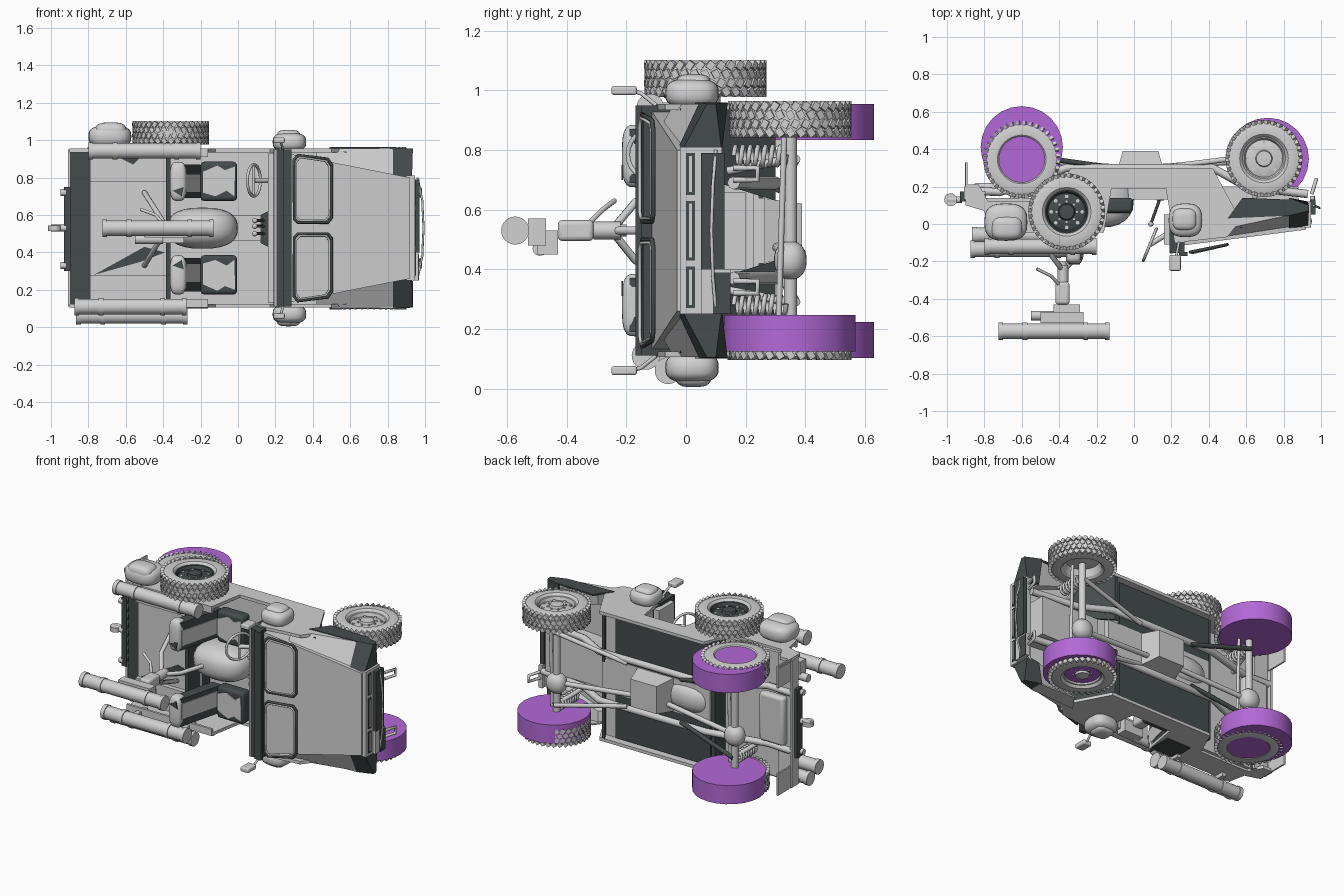
import bpy, bmesh, math
from mathutils import Vector, Matrix

if "Cube" in bpy.data.objects:
    bpy.data.objects.remove(bpy.data.objects["Cube"])

M = 0.53  # middle plane of the vehicle, which lies on its side (up is -y)


def material(name, rgb):
    m = bpy.data.materials.new(name)
    m.diffuse_color = (*rgb, 1)
    m.use_nodes = True
    m.node_tree.nodes["Principled BSDF"].inputs["Base Color"].default_value = m.diffuse_color
    return m


LIGHT = material("light grey", (0.64, 0.64, 0.64))
DARK = material("dark slate", (0.06, 0.072, 0.072))
PURPLE = material("purple", (0.45, 0.14, 0.68))


def finish(name, bm, mat, angle=35):
    bmesh.ops.recalc_face_normals(bm, faces=bm.faces)
    me = bpy.data.meshes.new(name)
    bm.to_mesh(me)
    bm.free()
    me.materials.append(mat)
    for p in me.polygons:
        p.use_smooth = True
    me.set_sharp_from_angle(angle=math.radians(angle))
    ob = bpy.data.objects.new(name, me)
    bpy.context.collection.objects.link(ob)
    return ob


def hexa(name, a, b, mat=LIGHT):
    """Solid between two rings of points."""
    bm = bmesh.new()
    va, vb = [bm.verts.new(p) for p in a], [bm.verts.new(p) for p in b]
    bm.faces.new(va)
    bm.faces.new(vb)
    n = len(a)
    for i in range(n):
        bm.faces.new((va[i], va[(i + 1) % n], vb[(i + 1) % n], vb[i]))
    return finish(name, bm, mat)


def prism(name, pts, z0, z1, mat=LIGHT):
    return hexa(name, [(x, y, z0) for x, y in pts], [(x, y, z1) for x, y in pts], mat)


def plate(name, pts, y, mat=DARK):
    """Thin painted plate lying on a surface at height y, outline in x and z."""
    return hexa(name, [(x, y, z) for x, z in pts], [(x, y - .005, z) for x, z in pts], mat)


def box(name, x0, x1, y0, y1, z0, z1, mat=LIGHT, bevel=0):
    ob = prism(name, [(x0, y0), (x1, y0), (x1, y1), (x0, y1)], z0, z1, mat)
    if bevel:
        mod = ob.modifiers.new("bevel", "BEVEL")
        mod.width, mod.segments = bevel, 3
    return ob


def rod(name, p, q, r, mat=LIGHT, n=12):
    p, q = Vector(p), Vector(q)
    bm = bmesh.new()
    mtx = Matrix.Translation((p + q) / 2) @ (q - p).to_track_quat('Z', 'Y').to_matrix().to_4x4()
    bmesh.ops.create_cone(bm, cap_ends=True, segments=n, radius1=r, radius2=r, depth=(q - p).length, matrix=mtx)
    return finish(name, bm, mat)


def path(name, pts, r, mat=LIGHT, cyclic=False):
    cu = bpy.data.curves.new(name, 'CURVE')
    cu.dimensions, cu.bevel_depth, cu.bevel_resolution, cu.use_fill_caps = '3D', r, 2, True
    s = cu.splines.new('POLY')
    s.points.add(len(pts) - 1)
    for k, p in zip(s.points, pts):
        k.co = (*p, 1)
    s.use_cyclic_u = cyclic
    cu.materials.append(mat)
    bpy.context.collection.objects.link(bpy.data.objects.new(name, cu))


def blob(name, c, size, mat=LIGHT, power=0.6):
    """Soft rounded bag: a sphere pushed towards a box."""
    bm = bmesh.new()
    bmesh.ops.create_uvsphere(bm, u_segments=24, v_segments=14, radius=1)
    for v in bm.verts:
        v.co = Vector([c[i] + size[i] * math.copysign(abs(t) ** power, t) for i, t in enumerate(v.co)])
    return finish(name, bm, mat, 80)


def lathe(name, c, s, prof, mat, n=40):
    """Revolve (radius, height) about z; s flips the height."""
    bm = bmesh.new()
    vs = [bm.verts.new((c[0] + r, c[1], c[2] + s * h)) for r, h in prof]
    es = [bm.edges.new(e) for e in zip(vs, vs[1:])]
    bmesh.ops.spin(bm, geom=vs + es, cent=c, axis=(0, 0, 1), angle=2 * math.pi, steps=n)
    bmesh.ops.remove_doubles(bm, verts=bm.verts, dist=1e-5)
    return finish(name, bm, mat)


def wheel(name, x, y, z, s, rim=LIGHT):
    c = (x, y, z)
    lathe(name + "_tyre", c, s, [(.115, -.045), (.13, -.058), (.165, -.06), (.192, -.05), (.199, 0),
                                 (.192, .05), (.165, .06), (.13, .058), (.115, .045), (.108, .02)], LIGHT)
    lathe(name + "_rim", c, s, [(.118, .045), (.108, .042), (.1, .02), (.07, .03), (.045, .03), (.04, .045),
                                (.0005, .047)], rim)
    lathe(name + "_rim_back", c, s, [(.116, -.045), (.1, 0), (.0005, -.01)], LIGHT)
    # tread blocks in slanted rows
    bm = bmesh.new()
    for row, (h, tilt) in enumerate([(-.044, .6), (-.015, -.5), (.015, .5), (.044, -.6)]):
        for i in range(36):
            m = (Matrix.Translation(c) @ Matrix.Rotation((i + row % 2 * .5) * math.tau / 36, 4, 'Z')
                 @ Matrix.Translation((.195, 0, h)) @ Matrix.Rotation(tilt, 4, 'X')
                 @ Matrix.Diagonal((.02, .023, .027, 1)))
            bmesh.ops.create_cube(bm, size=1, matrix=m)
    finish(name + "_tread", bm, LIGHT)
    # rim studs and bolts
    for i in range(8):
        a = i * math.tau / 8
        px, py = x + .083 * math.cos(a), y + .083 * math.sin(a)
        rod(name + "_stud", (px, py, z + s * .02), (px, py, z + s * .03), .01, LIGHT, 10)
        px, py = x + .055 * math.cos(a), y + .055 * math.sin(a)
        rod(name + "_bolt", (px, py, z + s * .025), (px, py, z + s * .037), .006, LIGHT, 6)


# wheels and the purple discs overlapping them
for s, side in ((1, "left"), (-1, "right")):
    wheel("front_wheel_" + side, .695, .35, M + s * .373, s)
    wheel("rear_wheel_" + side, -.6, .345, M + s * .373, s)
wheel("spare_wheel", -.36, .065, 1.04, 1, DARK)
for x, y, z in ((-.6, .41, .894), (-.6, .41, .163), (.715, .348, .186)):
    rod("purple_disc", (x, y, z - .061), (x, y, z + .061), .22, PURPLE, 24)

# tub sides, sills, fenders, seats and everything in pairs
SIDE = [(-.9, .21), (-.9, .1), (-.8, .07), (-.78, -.03), (-.16, -.04), (-.12, .19), (.17, .19), (.22, -.1),
        (.5, -.07), (.57, .02), (.42, .3), (-.34, .3), (-.42, .12), (-.78, .12), (-.83, .21)]
for s, side in ((1, "left"), (-1, "right")):
    def Z(d):
        return M + s * d
    paint = DARK if s > 0 else LIGHT
    prism("tub_side_" + side, SIDE, Z(.405), Z(.425))
    box("floor_strip_" + side, -.36, .33, .245, .26, Z(.1), Z(.4), DARK)
    box("tub_rail_" + side, -.78, -.16, -.045, -.03, Z(.38), Z(.425))
    box("wheel_well_" + side, -.79, -.38, .06, .13, Z(.25), Z(.41))
    box("mud_flap_" + side, -.9, -.89, .18, .33, Z(.28), Z(.425))
    # sloping fender with nose
    hexa("fender_" + side, [(.42, -.085, Z(.35)), (.42, -.04, Z(.425)), (.57, .1, Z(.425)), (.57, .1, Z(.35))],
         [(.84, -.025, Z(.26)), (.84, .05, Z(.425)), (.84, .13, Z(.425)), (.84, .1, Z(.26))])
    hexa("fender_side_" + side, [(.5, .03, Z(.42)), (.5, .03, Z(.43)), (.58, .14, Z(.43)), (.58, .14, Z(.42))],
         [(.84, .045, Z(.42)), (.84, .045, Z(.43)), (.84, .13, Z(.43)), (.84, .13, Z(.42))], paint)
    hexa("fender_nose_" + side, [(.83, -.03, Z(.27)), (.83, .045, Z(.43)), (.83, .14, Z(.43)), (.83, .11, Z(.27))],
         [(.93, -.015, Z(.265)), (.935, .07, Z(.425)), (.935, .1, Z(.425)), (.93, .12, Z(.265))], DARK)
    hexa("inner_arch_" + side, [(.38, .3, Z(.1)), (.4, .3, Z(.1)), (.58, -.02, Z(.2)), (.56, -.02, Z(.2))],
         [(.38, .3, Z(.41)), (.4, .3, Z(.41)), (.58, -.02, Z(.41)), (.56, -.02, Z(.41))], DARK)
    # seats with patches
    box("seat_cushion_" + side, -.2, -.005, .06, .14, Z(.145), Z(.355), DARK, .02)
    plate("seat_patch_" + side, [(-.19, Z(.19)), (-.12, Z(.17)), (-.06, Z(.2)), (-.02, Z(.17)), (-.015, Z(.33)),
                                 (-.07, Z(.31)), (-.11, Z(.335)), (-.19, Z(.3))], .06, LIGHT)
    BACK = ((-.27, .12), (-.2, .12), (-.28, -.19), (-.35, -.19))
    hexa("seat_back_" + side, [(x, y, Z(.16)) for x, y in BACK], [(x, y, Z(.34)) for x, y in BACK], DARK)
    STRIP = ((-.205, .12), (-.195, .12), (-.275, -.19), (-.285, -.19))
    hexa("seat_back_patch_" + side, [(x, y, Z(.19)) for x, y in STRIP], [(x, y, Z(.29)) for x, y in STRIP])
    blob("headrest_" + side, (-.32, -.17, Z(.25)), (.045, .045, .105))
    plate("headrest_mark_" + side, [(-.35, Z(.2)), (-.3, Z(.17)), (-.29, Z(.22))], -.211)
    # folded windscreen frame
    loop = [(.3, .05), (.32, .03), (.48, .03), (.5, .055), (.5, .34), (.48, .37), (.32, .39), (.3, .365)]
    path("screen_frame_" + side, [(x, -.15 + (x - .3) * .2, Z(d)) for x, d in loop], .008, DARK, True)
    path("screen_seal_" + side, [(x + .011 * (1 if x < .4 else -1), -.155 + (x - .3) * .2,
                                  Z(d + .011 * (1 if d < .2 else -1))) for x, d in loop], .006, LIGHT, True)
    # mirrors and side bags
    path("mirror_arm_" + side, [(.24, -.1, Z(.42)), (.23, -.15, Z(.46)), (.22, -.2, Z(.475))], .007)
    box("mirror_" + side, .19, .25, -.25, -.165, Z(.455), Z(.485), LIGHT, .008)
    blob("side_bag_" + side, (.275, .02, Z(.46)), (.09, .09, .05), power=.7)
    blob("side_bag_pouch_" + side, (.27, .025, Z(.48)), (.065, .06, .045))
    # chassis rails, springs and suspension links
    path("chassis_rail_" + side, [(-.9, .18, Z(.19)), (-.72, .17, Z(.19)), (-.36, .3, Z(.16)), (.42, .3, Z(.16)),
                                  (.6, .2, Z(.16)), (.93, .16, Z(.16))], .022)
    for x in (.695, -.6):
        path("spring_" + side, [(x + .032 * math.cos(t * .7), .16 + t * .0028, Z(.25) + .032 * math.sin(t * .7))
                                for t in range(64)], .008)
        rod("damper_" + side, (x - .05, .14, Z(.2)), (x, .35, Z(.24)), .014)
        rod("trailing_link_" + side, (x, .37, Z(.24)), (x * .3, .31, Z(.14)), .014, LIGHT if x > 0 else DARK)

# painted patch on the right side
box("side_patch", -.34, -.16, -.03, .12, .1, .106, DARK)

# axles, shafts and gearbox
for x, name in ((.695, "front"), (-.6, "rear")):
    rod(name + "_axle", (x, .35, .18), (x, .35, .88), .022)
    blob(name + "_differential", (x, .35, .43), (.065, .055, .065), power=.9)
    rod(name + "_drive_shaft", (x, .345, .43), (x * .1, .3, .48), .016)
    rod(name + "_track_rod", (x + .06, .31, .2), (x + .06, .33, .86), .01)
hexa("gearbox", [(-.1, .25, .42), (.17, .25, .42), (.17, .25, .64), (-.1, .25, .64)],
     [(-.06, .39, .44), (.13, .39, .44), (.13, .39, .62), (-.06, .39, .62)])
box("floor_centre", -.36, .42, .235, .265, .42, .64)
box("cabin_floor", -.36, .42, .225, .245, .12, .94)
box("engine_block", .45, .88, .02, .2, .4, .66)
box("fuel_tank", -.86, -.68, .16, .22, .37, .69, LIGHT, .02)

# cargo bed, low rear deck and bumper
box("cargo_floor", -.79, -.36, .12, .14, .12, .94)
box("cargo_box", -.79, -.385, .09, .13, .26, .79)
plate("bed_patch_low", [(-.77, .28), (-.5, .43), (-.39, .4), (-.52, .35)], .09)
plate("well_patch_left", [(-.64, .91), (-.52, .91), (-.56, .87)], .06)
box("rear_deck", -.895, -.79, .14, .16, .11, .95, DARK)
box("rear_deck_base", -.89, -.79, .16, .175, .11, .95)
box("tailgate", -.93, -.895, .12, .175, .3, .75, DARK)
box("cabin_bulkhead", -.385, -.36, 0, .25, .12, .94, DARK)
box("rear_bumper", -.91, -.895, .13, .2, .11, .95)
for z in (.33, .53, .72):
    rod("tow_hook", (-1.0 if z == .53 else -.95, .13, z), (-.92, .13, z), .018)
rod("tow_ring", (-.98, .13, .515), (-.98, .13, .545), .035)
rod("whip_aerial", (-.9, .2, .94), (-.9, .33, .94), .004)

# bonnet, cowl, grille and front bumper
hexa("bonnet", [(.26, -.115, .13), (.26, .1, .13), (.26, .1, .93), (.26, -.115, .93)],
     [(.92, -.03, .26), (.92, .03, .26), (.92, .03, .8), (.92, -.03, .8)])
box("cowl", .19, .27, -.155, .0, .11, .95, DARK)
box("cowl_bar", .24, .285, -.17, -.15, .11, .95, DARK)
box("cowl_edge", .195, .205, -.16, -.15, .11, .95)
box("dashboard", .16, .2, -.11, .05, .13, .93)
box("firewall", .24, .27, -.05, .25, .12, .94)
box("grille", .9, .945, -.02, .12, .25, .81)
for z0, z1 in ((.27, .41), (.43, .63), (.65, .79)):
    box("grille_slot", .945, .95, .0, .03, z0, z1, DARK)
    box("grille_slot_bar", .95, .953, .01, .02, z0 + .01, z1 - .01)
box("front_bumper", .94, .97, .05, .13, .4, .79, DARK)
box("front_bumper_end", .94, .965, .05, .15, .25, .4)
box("bumper_end_patch", .965, .969, .09, .15, .25, .39, DARK)
path("bumper_bar", [(.96, .1, .26), (.985, .09, .38), (.992, .085, .53), (.985, .09, .68), (.96, .1, .8)], .006)
for z in (.34, .72):
    path("tow_shackle", [(.95, .16, z - .02), (.975, .24, z - .02), (.975, .24, z + .02), (.95, .16, z + .02)], .01)

# tunnel, steering and controls
blob("tunnel_hump", (-.19, .14, .53), (.19, .16, .11), power=.8)
box("tunnel", -.1, .24, .13, .24, .46, .6)
ring = [(.085 + .035 * math.cos(t), -.11 + .085 * math.cos(t), .785 + .085 * math.sin(t))
        for t in [i * math.tau / 24 for i in range(24)]]
path("steering_wheel", ring, .008, LIGHT, True)
rod("steering_column", (.085, -.11, .785), (.2, -.04, .785), .014)
rod("steering_spoke", ring[6], ring[18], .007)
for z in (.5, .54, .57):
    rod("gear_lever", (.14, .14, z), (.09, .0, z), .008, DARK)
    blob("lever_knob", (.09, 0, z), (.014, .014, .014), power=1)
plate("floor_mat", [(.12, .45), (.16, .43), (.16, .62), (.12, .6)], .13)


# launch tubes
def launch_tube(name, x0, x1, y, z, r):
    rod(name, (x0, y, z), (x1, y, z), r, LIGHT, 24)
    for a in (x0, x1 - .025, x0 + .13, x1 - .14):
        rod(name + "_collar", (a, y, z), (a + .025, y, z), r * 1.12, LIGHT, 24)


launch_tube("stowed_tube_left", -.8, -.2, -.12, .943, .041)
launch_tube("stowed_tube_right", -.875, -.275, -.135, .11, .042)
launch_tube("stowed_tube_outer", -.865, -.27, -.06, .06, .04)
launch_tube("mounted_tube", -.725, -.13, -.573, .53, .042)
for x in (-.7, -.35):
    box("tube_bracket_left", x, x + .03, -.12, 0, .93, .96)
    box("tube_bracket_right", x, x + .03, -.12, .02, .08, .13)

# weapon mount with sight and tripod
box("sight_box", -.5, -.27, -.53, -.47, .48, .57)
box("sight_body", -.43, -.29, -.5, -.43, .45, .53)
rod("sight_lens", (-.55, -.49, .47), (-.4, -.49, .47), .025)
box("traverse_unit", -.42, -.345, -.43, -.31, .495, .565, LIGHT, .015)
rod("mount_post", (-.38, -.43, .53), (-.38, -.2, .53), .02)
rod("mount_collar", (-.38, -.31, .53), (-.38, -.22, .53), .03)
path("mount_handle", [(-.38, -.35, .53), (-.44, -.28, .6), (-.52, -.24, .63)], .009)
for x, z in ((-.5, .72), (-.5, .33), (-.22, .53)):
    path("tripod_leg", [(-.38, -.25, .53), ((x - .38) / 2, -.17, (z + .53) / 2), (x, .08, z)], .014)

# rear bag, spare wheel carrier
blob("rear_bag", (-.685, .01, 1.02), (.115, .1, .06), power=.7)
blob("rear_bag_flap", (-.68, -.02, 1.035), (.085, .065, .06))
rod("spare_carrier", (-.36, .065, .94), (-.36, .065, 1.02), .05)
